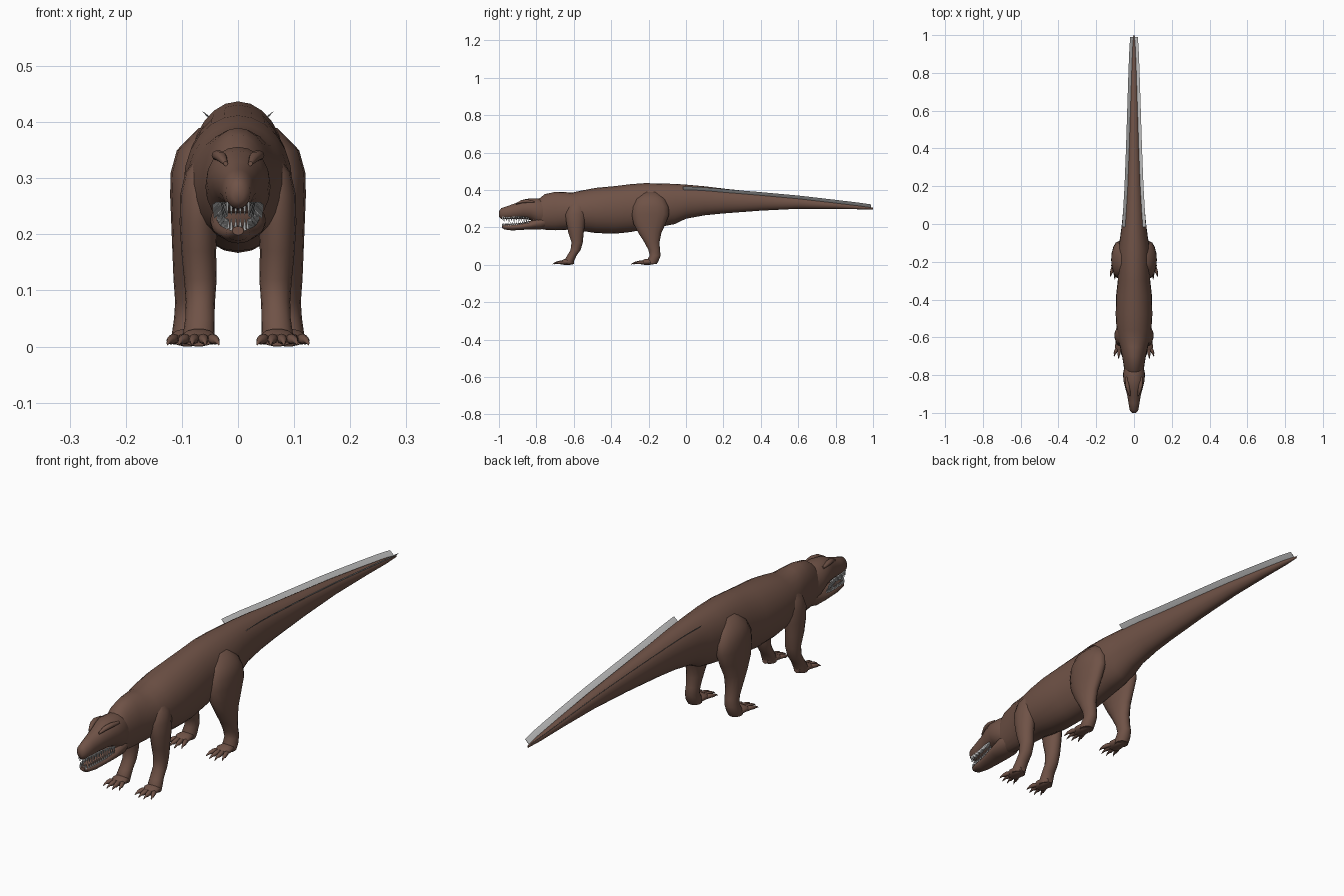
import bpy, bmesh, math
from mathutils import Vector

if "Cube" in bpy.data.objects:
    bpy.data.objects.remove(bpy.data.objects["Cube"])


def material(name, rgb):
    m = bpy.data.materials.new(name)
    m.diffuse_color = (*rgb, 1)
    m.use_nodes = True
    m.node_tree.nodes["Principled BSDF"].inputs["Base Color"].default_value = m.diffuse_color
    return m


HIDE = material("brown hide", (0.16, 0.085, 0.062))
PALE = material("pale grey", (0.6, 0.6, 0.6))


def add_loft(bm, rings, sides):
    """Skin rings of (centre, u axis, v axis) and cap both ends."""
    loops = []
    for c, u, v in rings:
        c, u, v = Vector(c), Vector(u), Vector(v)
        loops.append([bm.verts.new(c + u * math.cos(a) + v * math.sin(a))
                      for a in (2 * math.pi * i / sides for i in range(sides))])
    for a, b in zip(loops, loops[1:]):
        for i in range(sides):
            j = (i + 1) % sides
            bm.faces.new((a[i], a[j], b[j], b[i]))
    bm.faces.new(loops[0])
    bm.faces.new(loops[-1])


def finish(bm, name, mat, mirror=False, angle=50):
    bmesh.ops.recalc_face_normals(bm, faces=bm.faces[:])
    me = bpy.data.meshes.new(name)
    bm.to_mesh(me)
    bm.free()
    ob = bpy.data.objects.new(name, me)
    bpy.context.collection.objects.link(ob)
    me.materials.append(mat)
    bpy.ops.object.select_all(action='DESELECT')
    ob.select_set(True)
    bpy.context.view_layer.objects.active = ob
    bpy.ops.object.shade_smooth_by_angle(angle=math.radians(angle))
    if mirror:
        ob.modifiers.new("mirror", 'MIRROR').use_mirror_merge = False
    return ob


def lengthwise(rows):
    """Rows (y, half width, top z, bottom z) to upright rings."""
    return [((0, y, (t + b) / 2), (w, 0, 0), (0, 0, (t - b) / 2)) for y, w, t, b in rows]


def at(rows, y):
    """Interpolate a row of a profile at y."""
    for p, q in zip(rows, rows[1:]):
        if p[0] <= y <= q[0]:
            f = (y - p[0]) / (q[0] - p[0])
            return [a + (b - a) * f for a, b in zip(p, q)]
    return rows[-1]


# Body, neck and tail
BODY = [(-.82, .035, .33, .21), (-.79, .046, .35, .195), (-.755, .054, .378, .188),
        (-.70, .063, .39, .185), (-.65, .074, .389, .187), (-.61, .085, .386, .19),
        (-.56, .092, .397, .182), (-.48, .097, .412, .17), (-.38, .095, .421, .167),
        (-.30, .086, .431, .175), (-.22, .086, .437, .19), (-.13, .083, .435, .205),
        (-.06, .072, .433, .218), (0, .064, .429, .247), (.1, .055, .42, .265),
        (.2, .047, .408, .275), (.4, .036, .386, .29), (.6, .027, .363, .3),
        (.8, .018, .336, .3), (.93, .011, .318, .297), (1.0, .003, .306, .297)]
bm = bmesh.new()
add_loft(bm, lengthwise(BODY), 24)
finish(bm, "body_and_tail", HIDE)

# Upper head
SKULL = [(-1.0, .010, .287, .258), (-.988, .022, .303, .246), (-.95, .029, .316, .244),
         (-.91, .035, .33, .246), (-.87, .046, .349, .246), (-.83, .056, .356, .24),
         (-.79, .058, .355, .215), (-.755, .05, .35, .205), (-.73, .04, .34, .22)]
bm = bmesh.new()
add_loft(bm, lengthwise(SKULL), 20)
finish(bm, "upper_head", HIDE)

# Lower jaw
JAW = [(-.985, .010, .214, .199), (-.97, .021, .217, .189), (-.93, .029, .22, .184),
       (-.88, .037, .224, .187), (-.83, .046, .236, .19), (-.78, .05, .26, .188),
       (-.74, .04, .27, .2)]
bm = bmesh.new()
add_loft(bm, lengthwise(JAW), 20)
finish(bm, "lower_jaw", HIDE)

# Brow ridges
bm = bmesh.new()
add_loft(bm, [((.022, -.91, .326), (.004, 0, 0), (0, 0, .004)),
              ((.03, -.88, .338), (.010, 0, 0), (0, 0, .009)),
              ((.036, -.85, .341), (.011, 0, 0), (0, 0, .009)),
              ((.04, -.81, .337), (.005, 0, 0), (0, 0, .005))], 10)
finish(bm, "brow_ridge", HIDE, True)

# Teeth: small cones hanging from the skull and standing on the jaw
for name, prof, count, tip in (("upper_teeth", SKULL, 16, -1), ("lower_teeth", JAW, 14, 1)):
    bm = bmesh.new()
    for i in range(count):
        y = -.978 + .135 * i / (count - 1)
        _, w, t, b = at(prof, y)
        x = w * .8
        z = (b + .012) if tip < 0 else (t - .008)
        h = (.026 if tip < 0 else .018)
        add_loft(bm, [((x, y, z), (.0035, 0, 0), (0, .0045, 0)),
                      ((x, y, z + tip * h), (.0006, 0, 0), (0, .0006, 0))], 6)
    for x in (.004, .012):
        z = .256 if tip < 0 else .207
        add_loft(bm, [((x, -.981, z), (.004, 0, 0), (0, .003, 0)),
                      ((x, -.981, z + tip * .022), (.0006, 0, 0), (0, .0006, 0))], 6)
    finish(bm, name, PALE, True)


def leg(name, rows):
    """Rows (x, y, z, x radius, y radius) from hip to sole, mirrored."""
    bm = bmesh.new()
    add_loft(bm, [((x, y, z), (rx, 0, 0), (0, ry, 0)) for x, y, z, rx, ry in rows], 16)
    finish(bm, name, HIDE, True)


def foot(name, x, y, length):
    """Low pad with splayed clawed toes."""
    bm = bmesh.new()
    add_loft(bm, [((x, y + .035, .014), (.012, 0, 0), (0, 0, .01)),
                  ((x, y + .015, .016), (.027, 0, 0), (0, 0, .016)),
                  ((x, y - .015, .016), (.031, 0, 0), (0, 0, .016)),
                  ((x, y - .035, .011), (.026, 0, 0), (0, 0, .010))], 14)
    for k in range(4):
        s = (k - 1.5) / 1.5
        reach = length * (1 - .22 * abs(s) ** 2)
        for f0, f1 in ((0, 1),):
            add_loft(bm, [((x + .02 * s + .016 * s * f, y - .02 - reach * f, z), (r, 0, 0), (0, 0, r * .95))
                          for f, z, r in ((0, .012, .008), (.3, .014, .0095), (.6, .011, .008),
                                          (.72, .011, .005), (.9, .007, .003), (1, .003, .0008))], 8)
    finish(bm, name, HIDE, True)


# Front legs and feet
leg("front_leg", [(.05, -.58, .34, .022, .03), (.06, -.585, .31, .034, .048),
                  (.067, -.59, .27, .036, .056), (.07, -.59, .22, .034, .049),
                  (.07, -.588, .17, .031, .041), (.067, -.582, .12, .029, .030),
                  (.067, -.59, .08, .026, .027), (.068, -.61, .05, .026, .025),
                  (.07, -.625, .022, .028, .027), (.07, -.628, .004, .026, .024)])
foot("front_foot", .07, -.635, .06)

# Hind legs and feet
leg("hind_leg", [(.045, -.19, .39, .025, .045), (.066, -.19, .35, .043, .08),
                 (.076, -.19, .31, .044, .097), (.08, -.19, .27, .041, .1),
                 (.082, -.195, .22, .037, .086), (.085, -.193, .17, .032, .061),
                 (.086, -.182, .12, .029, .04), (.086, -.17, .08, .026, .031),
                 (.088, -.165, .05, .026, .029), (.09, -.178, .022, .028, .032),
                 (.09, -.185, .004, .026, .028)])
foot("hind_foot", .09, -.205, .07)

# Tail crests: thin strips leaning outward along both sides of the tail
bm = bmesh.new()
rings = []
for i in range(21):
    y = -.015 + 1.005 * i / 20
    _, w, t, b = at(BODY, y)
    c = math.sqrt(.5)
    mid = Vector((w * c, y, (t + b) / 2 + (t - b) / 2 * c)) + Vector((c, 0, c)) * .009
    rings.append((mid, Vector((c, 0, c)) * .015, Vector((c, 0, -c)) * .001))
add_loft(bm, rings, 4)
finish(bm, "tail_crest", PALE, True, 30)
